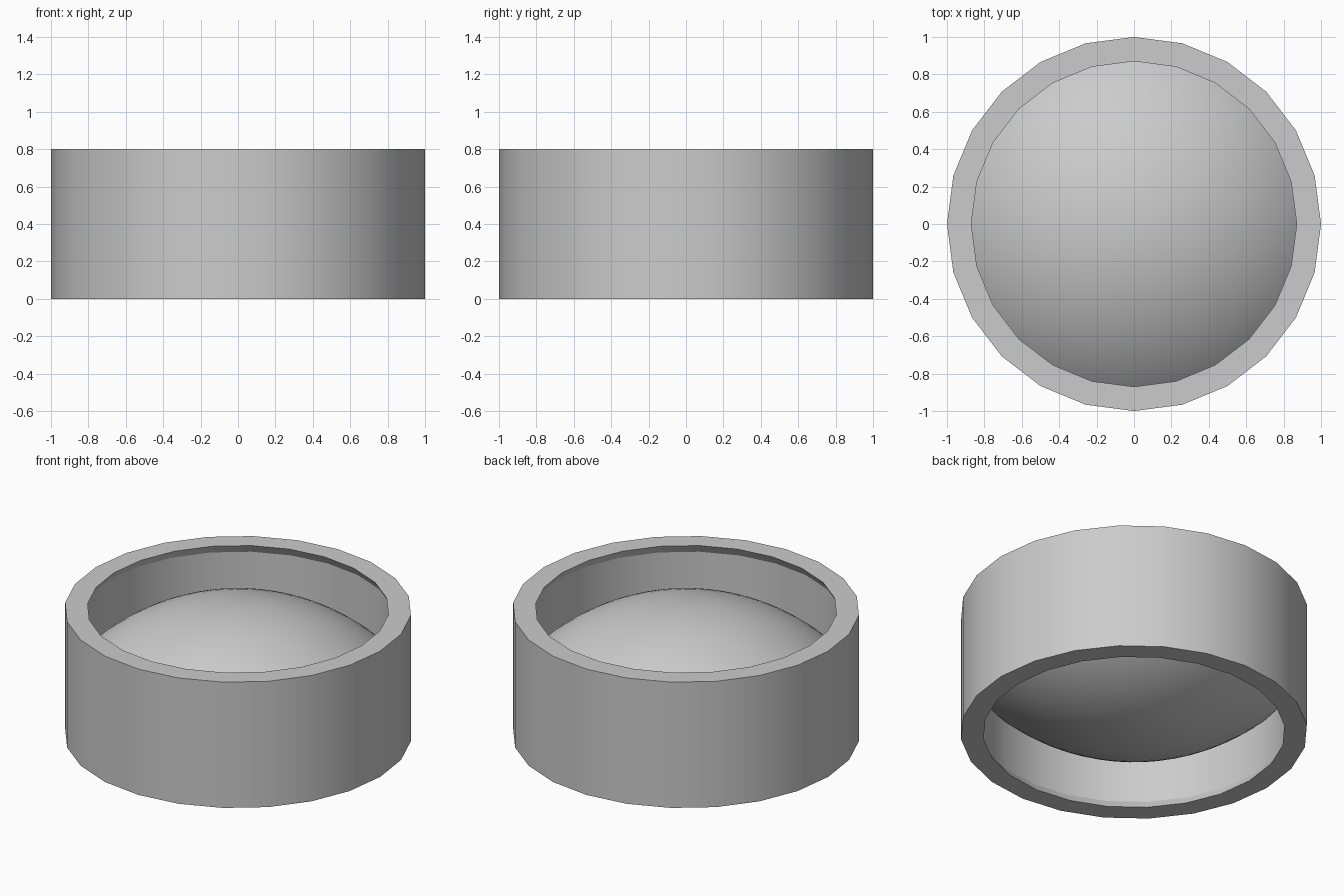
import bpy, bmesh, math

if "Cube" in bpy.data.objects:
    bpy.data.objects.remove(bpy.data.objects["Cube"])


def lathe(name, profile, sides, closed):
    """Spin a (radius, z) profile around the z axis."""
    bm = bmesh.new()
    rings = []
    for r, z in profile:
        if r < 1e-6:
            rings.append([bm.verts.new((0, 0, z))] * sides)
        else:
            rings.append([bm.verts.new((r * math.cos(2 * math.pi * i / sides),
                                        r * math.sin(2 * math.pi * i / sides), z))
                          for i in range(sides)])
    pairs = list(zip(rings, rings[1:]))
    if closed:
        pairs.append((rings[-1], rings[0]))
    for a, b in pairs:
        for i in range(sides):
            j = (i + 1) % sides
            corners = list(dict.fromkeys((a[i], a[j], b[j], b[i])))
            bm.faces.new(corners)
    bmesh.ops.recalc_face_normals(bm, faces=bm.faces)
    mesh = bpy.data.meshes.new(name)
    bm.to_mesh(mesh)
    bm.free()
    obj = bpy.data.objects.new(name, mesh)
    bpy.context.collection.objects.link(obj)
    bpy.ops.object.select_all(action='DESELECT')
    obj.select_set(True)
    bpy.context.view_layer.objects.active = obj
    bpy.ops.object.shade_smooth_by_angle(angle=math.radians(25))
    return obj


H = 0.8

# Ring housing with a thin lip at the top and bottom of the bore
lathe("lens_housing",
      [(1.0, 0), (1.0, H), (0.87, H), (0.9, H - 0.053), (0.9, 0.053), (0.87, 0)],
      24, True)

# Biconvex lens: two spherical caps meeting inside the housing wall
R, offset, steps = 1.3, 0.9, 14
half_angle = math.acos(offset / R)
upper = [(R * math.sin(half_angle * i / steps),
          R * math.cos(half_angle * i / steps) - offset) for i in range(steps + 1)]
profile = [(r, H / 2 + z) for r, z in upper]
profile += [(r, H / 2 - z) for r, z in reversed(upper[:-1])]
lathe("lens", profile, 48, False)
